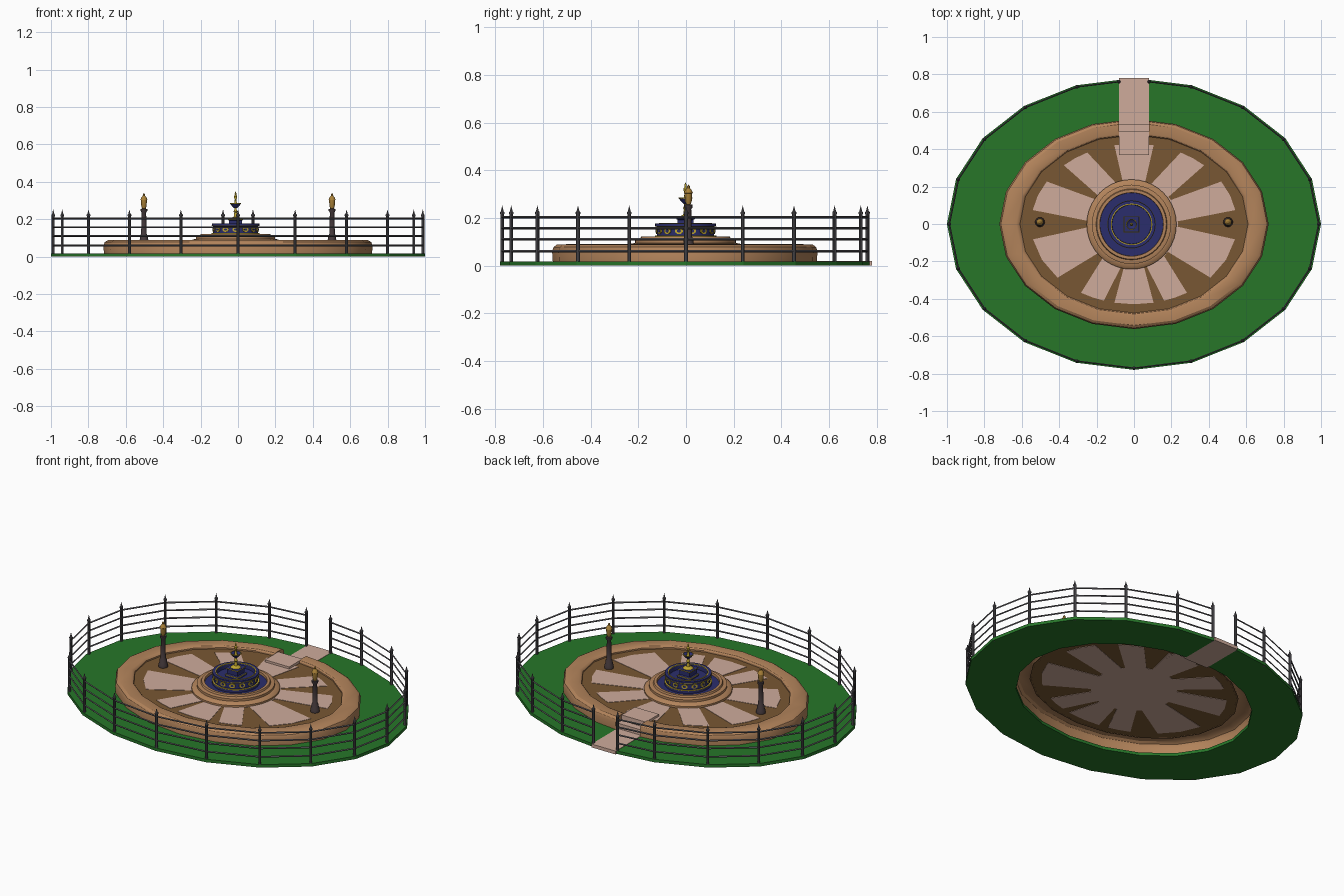
import bpy, bmesh
from math import sin, cos, pi, radians
from mathutils import Matrix

if "Cube" in bpy.data.objects:
    bpy.data.objects.remove(bpy.data.objects["Cube"])

RY = 0.78      # oval squash in y
GAP = 0.08     # half width of the entrance


def mat(name, r, g, b):
    m = bpy.data.materials.new(name)
    m.diffuse_color = (r, g, b, 1)
    m.use_nodes = True
    m.node_tree.nodes["Principled BSDF"].inputs["Base Color"].default_value = m.diffuse_color
    return m


GRASS = mat("grass", .02, .18, .022)
TAN = mat("tan_stone", .45, .23, .105)
BROWN = mat("brown_floor", .19, .095, .033)
PINK = mat("pale_paving", .62, .41, .33)
BLUE = mat("blue_tile", .024, .027, .15)
GOLD = mat("gold", .52, .38, .03)
AMBER = mat("lantern_amber", .4, .22, .04)
IRON = mat("iron", .1, .095, .105)
DARK = mat("dark_iron", .06, .042, .045)


def finish(bm, name, m, smooth=True):
    bmesh.ops.recalc_face_normals(bm, faces=bm.faces[:])
    me = bpy.data.meshes.new(name)
    bm.to_mesh(me)
    bm.free()
    me.materials.append(m)
    if smooth:
        me.shade_smooth()
        me.set_sharp_from_angle(angle=radians(32))
    ob = bpy.data.objects.new(name, me)
    bpy.context.collection.objects.link(ob)
    return ob


def stations(r):
    """20-sided oval, open at the back entrance, ending on x = +-GAP."""
    a = radians(72)
    xe, ye = r * cos(a), r * RY * sin(a)
    y = RY * r + (ye - RY * r) * GAP / xe
    mid = [(r * cos(radians(t)), r * RY * sin(radians(t))) for t in range(72, -253, -18)]
    return [(GAP, y)] + mid + [(-GAP, y)]


def oval_sweep(name, profile, m, closed=True, smooth=True):
    bm = bmesh.new()
    cols = [[bm.verts.new((x, y, z)) for x, y in stations(r)] for r, z in profile]
    k = len(cols)
    for i in range(k if closed else k - 1):
        a, b = cols[i], cols[(i + 1) % k]
        for j in range(len(a) - 1):
            bm.faces.new((a[j], a[j + 1], b[j + 1], b[j]))
    for e in (0, -1):
        bm.faces.new([c[e] for c in cols])
    return finish(bm, name, m, smooth)


def lathe(name, profile, m, n=32, loc=(0, 0, 0), rot=0):
    bm = bmesh.new()
    rings = []
    for r, z in profile:
        if r == 0:
            rings.append([bm.verts.new((0, 0, z))] * n)
        else:
            rings.append([bm.verts.new((r * cos(rot + 2 * pi * i / n), r * sin(rot + 2 * pi * i / n), z))
                          for i in range(n)])
    for a, b in zip(rings, rings[1:]):
        for i in range(n):
            j = (i + 1) % n
            vs = list(dict.fromkeys((a[i], a[j], b[j], b[i])))
            if len(vs) > 2:
                bm.faces.new(vs)
    ob = finish(bm, name, m)
    ob.location = loc
    return ob


def slab(name, pts, z0, z1, m):
    """Flat polygon in plan, extruded from z0 to z1."""
    bm = bmesh.new()
    f = bm.faces.new([bm.verts.new((x, y, z0)) for x, y in pts])
    g = bmesh.ops.extrude_face_region(bm, geom=[f])["geom"]
    bmesh.ops.translate(bm, vec=(0, 0, z1 - z0), verts=[v for v in g if isinstance(v, bmesh.types.BMVert)])
    return finish(bm, name, m, False)


def ring(r, w, z, h):
    """Closed ring section for the lathe."""
    return [(r - w, z), (r + w, z), (r + w, z + h), (r - w, z + h), (r - w, z)]


# Lawn and raised terrace wall
oval_sweep("lawn", [(1, 0), (1, .018), (.7, .018), (.7, 0)], GRASS, smooth=False)
oval_sweep("terrace_wall", [(.715, 0), (.72, .06), (.712, .078), (.695, .088), (.63, .09),
                            (.617, .086), (.61, .078), (.61, .068)], TAN, closed=False)

# Terrace floor with radiating paving
FZ = .07
oval = [(.62 * cos(i * pi / 10), .62 * RY * sin(i * pi / 10)) for i in range(20)]
slab("terrace_floor", oval, FZ - .001, FZ, BROWN)
slab("paving_centre", [(.235 * cos(i * pi / 16), .235 * sin(i * pi / 16)) for i in range(32)],
     FZ - .003, FZ + .002, PINK)


def petal(name, outer, inner):
    o = [outer[0] + (outer[1] - outer[0]) * i / 2 for i in range(3)]
    pts = [(.55 * cos(radians(t)), .55 * RY * sin(radians(t))) for t in o]
    pts += [(.22 * cos(radians(t)), .22 * sin(radians(t))) for t in reversed(inner)]
    slab(name, pts, FZ - .003, FZ + .002, PINK)


petal("paving_back", (79, 101), (75, 105))
petal("paving_front", (259, 281), (257, 283))
for o, i in (((47, 63), (38, 68)), ((10, 32), (3, 34)), ((-42, -11), (-40, -3)), ((-73, -59), (-74, -46))):
    petal("paving_right", o, i)
    petal("paving_left", (180 - o[1], 180 - o[0]), (180 - i[1], 180 - i[0]))

# Entrance path with steps
bm = bmesh.new()
side = [(.78, .02), (.535, .02), (.535, .052), (.495, .052), (.495, .085), (.37, .085),
        (.37, .066), (.48, .066), (.48, .035), (.52, .035), (.52, 0), (.78, 0)]
f = bm.faces.new([bm.verts.new((-GAP, y, z)) for y, z in side])
g = bmesh.ops.extrude_face_region(bm, geom=[f])["geom"]
bmesh.ops.translate(bm, vec=(2 * GAP, 0, 0), verts=[v for v in g if isinstance(v, bmesh.types.BMVert)])
finish(bm, "entrance_path", PINK, False)

# Fence rails and pointed posts
for z in (.06, .11, .157, .203):
    oval_sweep("fence_rail", [(.988, z - .005), (.993, z), (.988, z + .005), (.983, z)], IRON, smooth=False)
for x, y in stations(.988):
    lathe("fence_post", [(0, 0), (.008, 0), (.008, .215), (.01, .218), (.01, .224), (.006, .228), (0, .253)],
          IRON, 8, (x, y, 0))

# Lamp posts
for sx in (-1, 1):
    loc = (.503 * sx, .01, 0)
    lathe("lamp_post", [(0, .07), (.026, .07), (.026, .085), (.021, .095), (.02, .112), (.015, .122),
                        (.012, .235), (.018, .245), (.018, .255), (0, .258)], DARK, 16, loc)
    lathe("lamp_lantern", [(0, .256), (.009, .256), (.014, .27), (.016, .302), (.019, .304), (.013, .318),
                           (.006, .326), (.006, .333), (0, .34)], AMBER, 12, loc)

# Fountain: stepped base, moat, basin
C = (-.013, -.002, 0)
lathe("fountain_base", [(.24, .07), (.24, .082), (.228, .092), (.212, .095), (.212, .109), (.202, .112),
                        (.19, .112), (.186, .122), (.17, .122), (.168, .1)], TAN, 40, C)
lathe("fountain_moat", [(.17, .108), (0, .108)], BLUE, 40, C)
lathe("fountain_basin", [(.128, .108), (.128, .122), (.12, .127), (.12, .162), (.127, .167), (.127, .176),
                         (.106, .176), (.104, .15), (0, .15)], BLUE, 40, C)
for z in (.122, .163):
    lathe("basin_trim", ring(.125, .004, z, .004), GOLD, 40, C)
lathe("basin_lip", ring(.108, .003, .174, .004), GOLD, 40, C)

# Gold medallions round the basin
for i in range(14):
    a = 2 * pi * (i + .5) / 14
    for nm, w, d, m in (("medallion", 1, .121, GOLD), ("medallion_centre", .5, .123, BLUE)):
        bm = bmesh.new()
        bmesh.ops.create_cone(bm, cap_ends=True, segments=8, radius1=1, radius2=1, depth=1,
                              matrix=Matrix.Rotation(pi / 8, 4, 'Z'))
        M = (Matrix.Translation(C) @ Matrix.Rotation(a, 4, 'Z') @ Matrix.Translation((d, 0, .145))
             @ Matrix.Rotation(pi / 2, 4, 'Y') @ Matrix.Diagonal((.013 * w, .018 * w, .005, 1)))
        bmesh.ops.transform(bm, matrix=M, verts=bm.verts[:])
        finish(bm, nm, m, False)

# Square pedestal, stem, bowl and finial
q = pi / 4
lathe("pedestal", [(0, .148), (.058, .148), (.058, .162), (.048, .168), (.048, .192), (.055, .195),
                   (.055, .202), (0, .202)], BLUE, 4, C, q)
for r, z in ((.058, .159), (.055, .197)):
    lathe("pedestal_trim", ring(r - .002, .005, z, .004), GOLD, 4, C, q)
lathe("fountain_stem", [(.03, .2), (.024, .207), (.01, .213), (.007, .235), (.011, .242), (.006, .25),
                        (.006, .262)], GOLD, 16, C)
lathe("fountain_bowl", [(0, .258), (.008, .259), (.02, .27), (.029, .284), (.026, .286), (.014, .276),
                        (0, .274)], BLUE, 20, C)
lathe("bowl_trim", ring(.028, .002, .282, .004), GOLD, 20, C)
lathe("fountain_finial", [(.009, .274), (.006, .292), (.004, .305), (.008, .315), (.009, .322), (.004, .33),
                          (.005, .337), (0, .35)], GOLD, 12, C)
